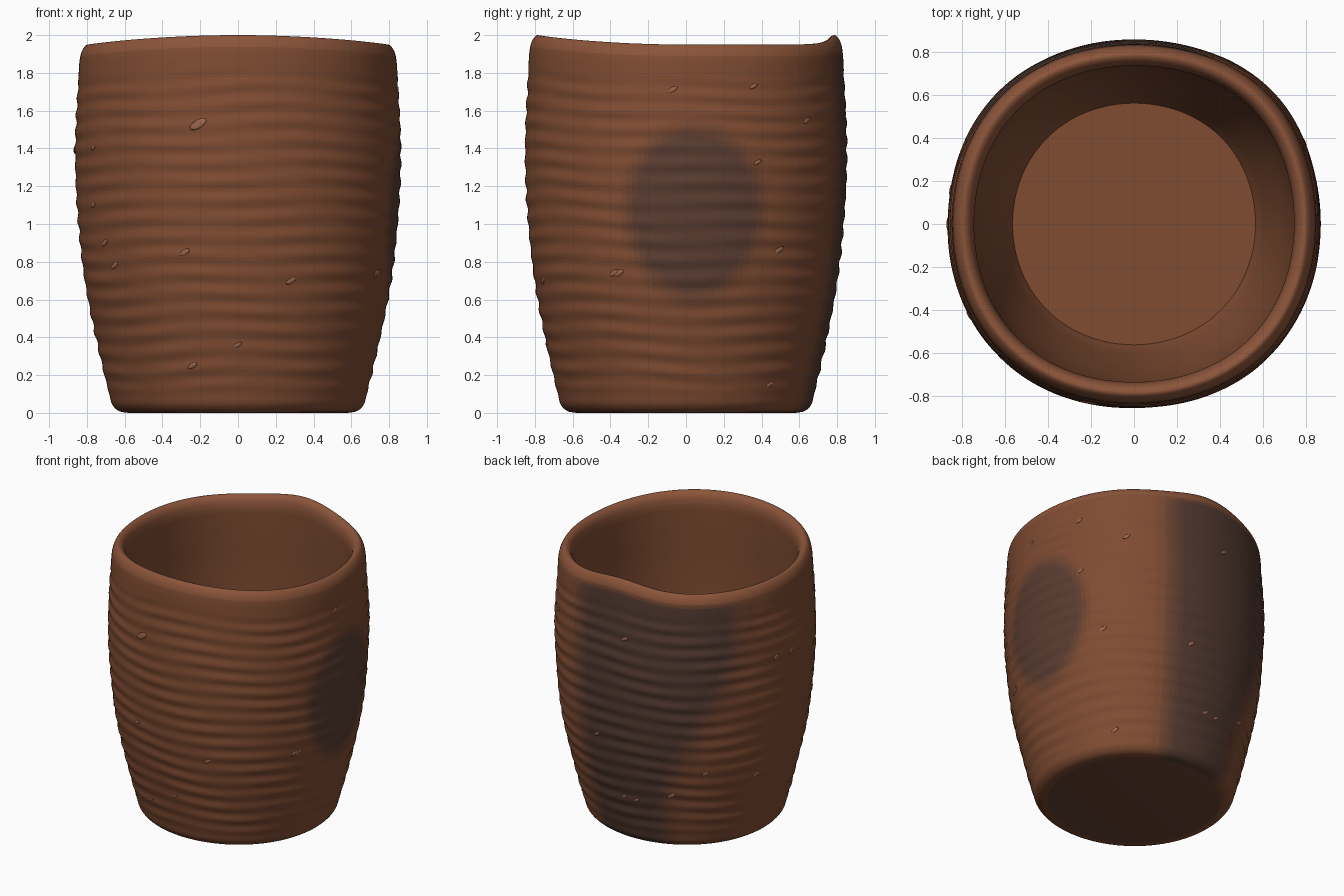
import bpy, bmesh, math, random
from math import sin, cos, pi, radians, exp, asin
from mathutils import Vector, Matrix

if "Cube" in bpy.data.objects:
    bpy.data.objects.remove(bpy.data.objects["Cube"])

random.seed(4)
SEG = 168

# profiles as (radius, height)
OUTER = [(.58, 0), (.63, .01), (.665, .045), (.68, .1), (.705, .2), (.75, .4), (.79, .6),
         (.82, .8), (.84, 1.0), (.853, 1.2), (.857, 1.4), (.851, 1.6), (.841, 1.78),
         (.836, 1.89), (.827, 1.95), (.81, 1.985), (.79, 2.0), (.765, 1.988),
         (.747, 1.955), (.738, 1.89)]
INNER = [(.738, 1.89), (.74, 1.7), (.745, 1.45), (.742, 1.2), (.73, 1.0), (.71, .8),
         (.68, .6), (.64, .4), (.595, .22), (.562, .13)]


def smooth(a, b, x):
    t = min(1, max(0, (x - a) / (b - a)))
    return t * t * (3 - 2 * t)


def bump(a, centre, width):
    d = (a - radians(centre) + pi) % (2 * pi) - pi
    return exp(-(d / radians(width)) ** 2)


def spline(pts):
    """Catmull-Rom samples, roughly evenly spaced."""
    p = [Vector(q) for q in pts]
    p = [2 * p[0] - p[1]] + p + [2 * p[-1] - p[-2]]
    out = []
    for i in range(1, len(p) - 2):
        a, b, c, d = p[i - 1:i + 3]
        n = max(3, math.ceil((c - b).length / .016))
        for k in range(n):
            t = k / n
            out.append(.5 * (2 * b + (c - a) * t + (2 * a - 5 * b + 4 * c - d) * t * t
                             + (3 * b - a - 3 * c + d) * t ** 3))
    out.append(p[-2])
    return out


def rim_drop(a):
    """The rim rises gently at the front and as a narrow crest at the back."""
    if sin(a) < 0:
        return -.05 * cos(a) ** 2
    return -.05 + .05 * bump(a, 90, 21)


def ridge(a, z):
    """Uneven horizontal coil marks."""
    fade = smooth(.06, .2, z) * (1 - smooth(1.7, 1.88, z))
    wave = sin(2 * pi * z / .1 + .9 * sin(2 * a + 1) + .6 * sin(5 * a + 3 * z))
    return .0045 * fade * wave * (.8 + .3 * sin(7 * a + 11 * z))


def place(r, z, a, outside):
    w = min(1, .3 + z)
    lobes = .006 * cos(2 * a) + .011 * (1 - cos(4 * a)) + .012 * bump(a, 45, 25)
    r = r * (1 + w * lobes) + (ridge(a, z) if outside else 0)
    return Vector((r * cos(a), r * sin(a), z + rim_drop(a) * smooth(1.2, 2, z)))


def soot(a, z):
    """Strength of the fire clouds: oval on the right, broad band on the back."""
    y = .85 * sin(a)
    oval = 0
    if cos(a) > 0:
        d = math.hypot((y - .04) / .40, (z - 1.06) / .53)
        oval = .9 * (1 - smooth(.7, 1.05, d))
    deg = math.degrees(a) % 360
    edge = 116 + 36 * smooth(.2, 1.7, z)
    band = smooth(58, 76, deg) * (1 - smooth(edge - 12, edge + 10, deg))
    return max(oval, band * (1 - smooth(1.88, 1.95, z)))


def material(name, rgb):
    m = bpy.data.materials.new(name)
    m.diffuse_color = (*rgb, 1)
    m.use_nodes = True
    m.node_tree.nodes["Principled BSDF"].inputs["Base Color"].default_value = m.diffuse_color
    return m


clay, smoke, steps = (.215, .072, .032), (.085, .042, .03), 8
shades = [material("clay_shade_%d" % i, [c + (s - c) * i / (steps - 1) for c, s in zip(clay, smoke)])
          for i in range(steps)]
rim_mat = material("rim_clay", (.26, .09, .042))
fleck_mat = material("pale_fleck", (.32, .13, .075))

# cup body: outer wall, rolled rim, inner wall and floor in one skin
outer, inner = spline(OUTER), spline(INNER)
rows = [(p, True) for p in outer] + [(p, False) for p in inner[1:]]
crest = max(range(len(outer)), key=lambda i: outer[i].y)
bm = bmesh.new()
rings = [[bm.verts.new(place(p.x, p.y, 2 * pi * k / SEG, o and i < crest)) for k in range(SEG)]
         for i, (p, o) in enumerate(rows)]
for i in range(len(rings) - 1):
    z = rows[i][0].y
    for k in range(SEG):
        n = (k + 1) % SEG
        f = bm.faces.new((rings[i][k], rings[i][n], rings[i + 1][n], rings[i + 1][k]))
        if z > 1.93:
            f.material_index = steps
        elif i < crest:
            f.material_index = round(soot(2 * pi * (k + .5) / SEG, z) * (steps - 1))
bm.faces.new(rings[0][::-1]).material_index = 4     # underside
bm.faces.new(rings[-1])                             # inside floor
bmesh.ops.recalc_face_normals(bm, faces=bm.faces)
mesh = bpy.data.meshes.new("cup_body")
bm.to_mesh(mesh)
bm.free()
body = bpy.data.objects.new("cup_body", mesh)
bpy.context.collection.objects.link(body)
for m in shades + [rim_mat]:
    mesh.materials.append(m)
bpy.context.view_layer.objects.active = body
body.select_set(True)
bpy.ops.object.shade_smooth_by_angle(angle=radians(40))
body.select_set(False)


# mineral flecks: thin slanted grains set into the outer wall
def wall_radius(z):
    return min(outer[:crest], key=lambda p: abs(p.y - z)).x


FRONT = [(-.21, 1.53), (-.75, 1.41), (-.75, 1.1), (-.69, .9), (-.64, .78), (-.28, .85),
         (.28, .7), (0, .36), (-.24, .25), (.72, .74)]
RIGHT = [(-.07, 1.75), (.35, 1.77), (.62, 1.57), (.37, 1.33), (.48, .86), (-.35, .74), (.44, .15)]
spots = [(-pi / 2 + asin(x / wall_radius(z)), z) for x, z in FRONT]
spots += [(asin(y / wall_radius(z)), z) for y, z in RIGHT]
spots += [(radians(random.uniform(70, 190)), random.uniform(.2, 1.7)) for _ in range(9)]
bm = bmesh.new()
for i, (a, z) in enumerate(spots):
    r = wall_radius(z)
    pos = place(r, z, a, True)
    normal = (place(r, z, a + .01, False) - place(r, z, a - .01, False)).cross(
        place(wall_radius(z + .1), z + .1, a, False) - place(wall_radius(z - .1), z - .1, a, False))
    size = random.uniform(.7, 1.0) * (1.6 if i == 0 else 1)
    side = Vector((0, 0, 1)).cross(normal).normalized()
    normal.normalize()
    up = normal.cross(side)
    frame = Matrix((side, up, normal)).transposed().to_4x4()
    mat = (Matrix.Translation(pos) @ frame @ Matrix.Rotation(radians(30), 4, 'Z')
           @ Matrix.Diagonal((.034 * size, .015 * size, .005, 1)))
    bmesh.ops.create_icosphere(bm, subdivisions=2, radius=1, matrix=mat)
for f in bm.faces:
    f.smooth = True
mesh = bpy.data.meshes.new("surface_flecks")
bm.to_mesh(mesh)
bm.free()
mesh.materials.append(fleck_mat)
bpy.context.collection.objects.link(bpy.data.objects.new("surface_flecks", mesh))
